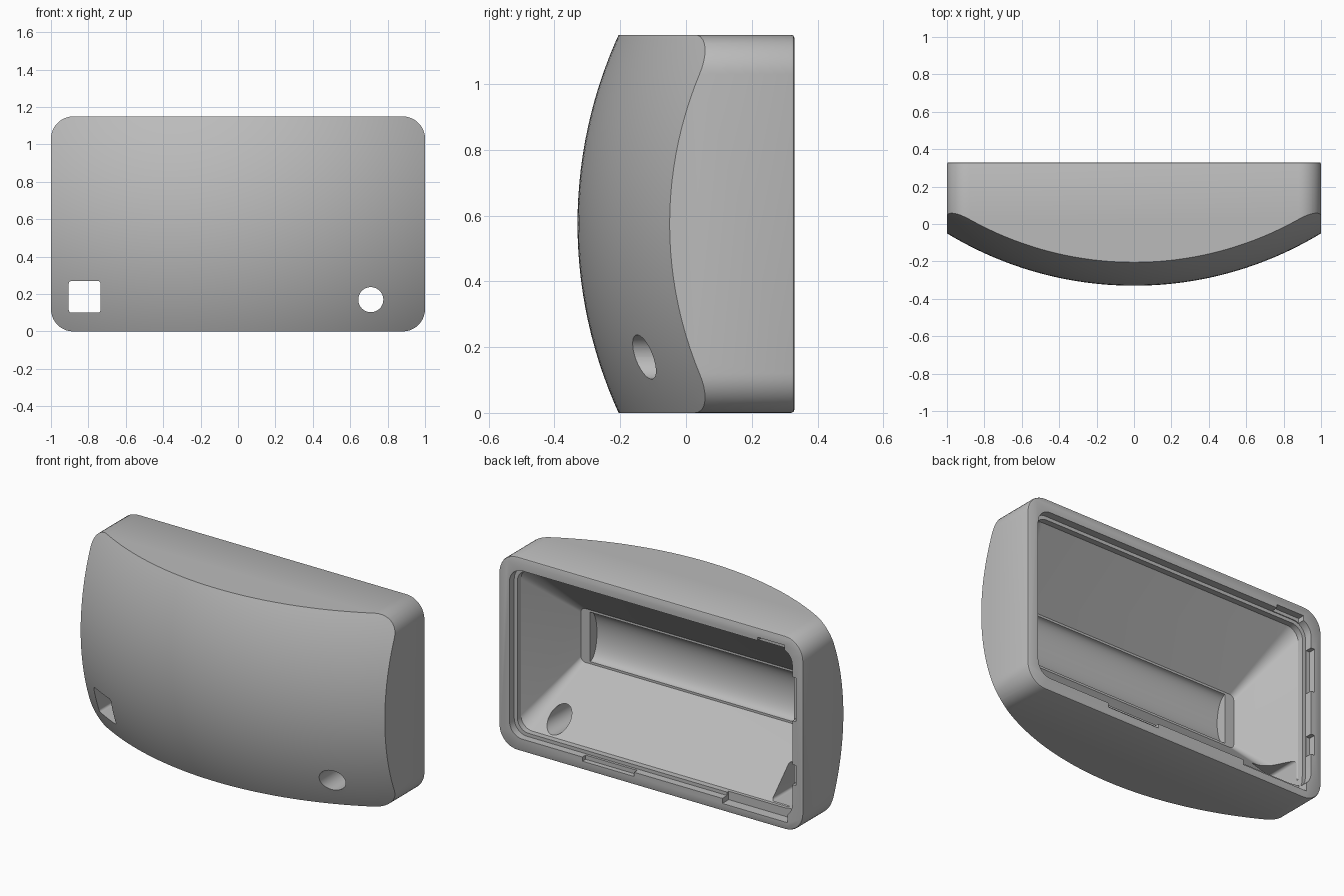
import bpy, bmesh, math

if "Cube" in bpy.data.objects:
    bpy.data.objects.remove(bpy.data.objects["Cube"])

W, H, BACK = 1.0, 1.15, 0.33
MID = H / 2


def make(name, bm):
    bmesh.ops.recalc_face_normals(bm, faces=bm.faces)
    me = bpy.data.meshes.new(name)
    bm.to_mesh(me)
    bm.free()
    ob = bpy.data.objects.new(name, me)
    bpy.context.collection.objects.link(ob)
    return ob


def rounded(hx, hz, r, y, x=0.0, z=MID, n=10):
    """Rounded rectangle facing y, centred on (x, z)."""
    pts = []
    for k, (sx, sz) in enumerate(((1, 1), (-1, 1), (-1, -1), (1, -1))):
        for i in range(n + 1):
            a = math.pi / 2 * (k + i / n)
            pts.append((x + sx * (hx - r) + r * math.cos(a), y,
                        z + sz * (hz - r) + r * math.sin(a)))
    return pts


def loft(name, rings):
    """Closed solid through rings with equal point counts."""
    bm = bmesh.new()
    vs = [[bm.verts.new(p) for p in ring] for ring in rings]
    n = len(vs[0])
    for a, b in zip(vs, vs[1:]):
        for i in range(n):
            j = (i + 1) % n
            bm.faces.new((a[i], a[j], b[j], b[i]))
    bm.faces.new(vs[0])
    bm.faces.new(vs[-1])
    return make(name, bm)


def box(name, x0, x1, y0, y1, z0, z1):
    return loft(name, [[(x0, y, z0), (x1, y, z0), (x1, y, z1), (x0, y, z1)]
                       for y in (y0, y1)])


def dome_y(x, z):
    """Front surface: an upright arc swept along a wider level arc."""
    sag = 1.385 - math.sqrt(1.385 ** 2 - (z - MID) ** 2)
    return 1.595 - math.sqrt((1.925 - sag) ** 2 - x * x)


def dome_solid():
    bm = bmesh.new()
    nx, nz = 48, 32
    grid = [[bm.verts.new((x, dome_y(x, z), z))
             for x in (-1.1 + 2.2 * i / nx for i in range(nx + 1))]
            for z in (-0.1 + 1.35 * j / nz for j in range(nz + 1))]
    for j in range(nz):
        for i in range(nx):
            bm.faces.new((grid[j][i], grid[j][i + 1], grid[j + 1][i + 1], grid[j + 1][i]))
    border = [e for e in bm.edges if e.is_boundary]
    new = bmesh.ops.extrude_edge_only(bm, edges=border)["geom"]
    for v in new:
        if isinstance(v, bmesh.types.BMVert):
            v.co.y = 1.0
    bmesh.ops.holes_fill(bm, edges=[e for e in bm.edges if e.is_boundary])
    return make("dome_cutter", bm)


def boolean(ob, cutter, op):
    m = ob.modifiers.new("cut", "BOOLEAN")
    m.operation, m.solver, m.object = op, "EXACT", cutter
    bpy.context.view_layer.objects.active = ob
    bpy.ops.object.modifier_apply(modifier=m.name)
    bpy.data.objects.remove(cutter, do_unlink=True)


# Rounded housing with a softened back edge and a domed front
housing = loft("housing", [rounded(W, MID, 0.12, -0.5),
                           rounded(W, MID, 0.12, BACK - 0.01),
                           rounded(W - 0.003, MID - 0.003, 0.117, BACK - 0.003),
                           rounded(W - 0.01, MID - 0.01, 0.11, BACK)])
boolean(housing, dome_solid(), "INTERSECT")

# Cavity: stepped lip at the back, then sloping walls towards the front
cavity = loft("cavity_cutter", [rounded(W - 0.07, MID - 0.075, 0.085, 0.40),
                                rounded(W - 0.07, MID - 0.075, 0.085, 0.285),
                                rounded(W - 0.09, MID - 0.095, 0.075, 0.285),
                                rounded(W - 0.09, MID - 0.095, 0.075, 0.25),
                                rounded(0.74, 0.16, 0.03, -0.07)])
boolean(housing, cavity, "DIFFERENCE")

# Shallow cylindrical trough in the inner front wall
arc = [(-0.07 - 0.065 * math.cos(t), MID + 0.147 * math.sin(t))
       for t in (math.pi * (i / 20 - 0.5) for i in range(21))]
arc = [(0.0, MID - 0.147)] + arc + [(0.0, MID + 0.147)]
trough = loft("trough_cutter", [[(x, y, z) for y, z in arc] for x in (-0.68, 0.68)])
boolean(housing, trough, "DIFFERENCE")

# Square and round openings through the front
boolean(housing, loft("square_cutter", [rounded(0.085, 0.085, 0.015, y, -0.82, 0.185)
                                        for y in (-0.6, 0.31)]), "DIFFERENCE")
boolean(housing, loft("round_cutter", [rounded(0.067, 0.067, 0.067 - 1e-4, y, 0.71, 0.17)
                                       for y in (-0.6, 0.31)]), "DIFFERENCE")

# Clip notches in the lip: bottom, top and one side
for spec in ((0.11, 0.45, 0.30, 0.40, 0.05, 0.12),
             (-0.90, -0.47, 0.27, 0.40, 0.045, 0.13),
             (-0.88, -0.70, 0.29, 0.40, 1.04, 1.095),
             (-0.955, -0.85, 0.29, 0.40, 0.28, 0.40),
             (-0.955, -0.85, 0.29, 0.40, 0.66, 0.92)):
    boolean(housing, box("notch_cutter", *spec), "DIFFERENCE")

# Single grey plastic
grey = bpy.data.materials.new("grey plastic")
grey.diffuse_color = (0.5, 0.5, 0.5, 1)
grey.use_nodes = True
grey.node_tree.nodes["Principled BSDF"].inputs["Base Color"].default_value = grey.diffuse_color
housing.data.materials.clear()
housing.data.materials.append(grey)
for p in housing.data.polygons:
    p.material_index = 0

bpy.ops.object.select_all(action="DESELECT")
housing.select_set(True)
bpy.context.view_layer.objects.active = housing
bpy.ops.object.shade_smooth_by_angle(angle=math.radians(25))
